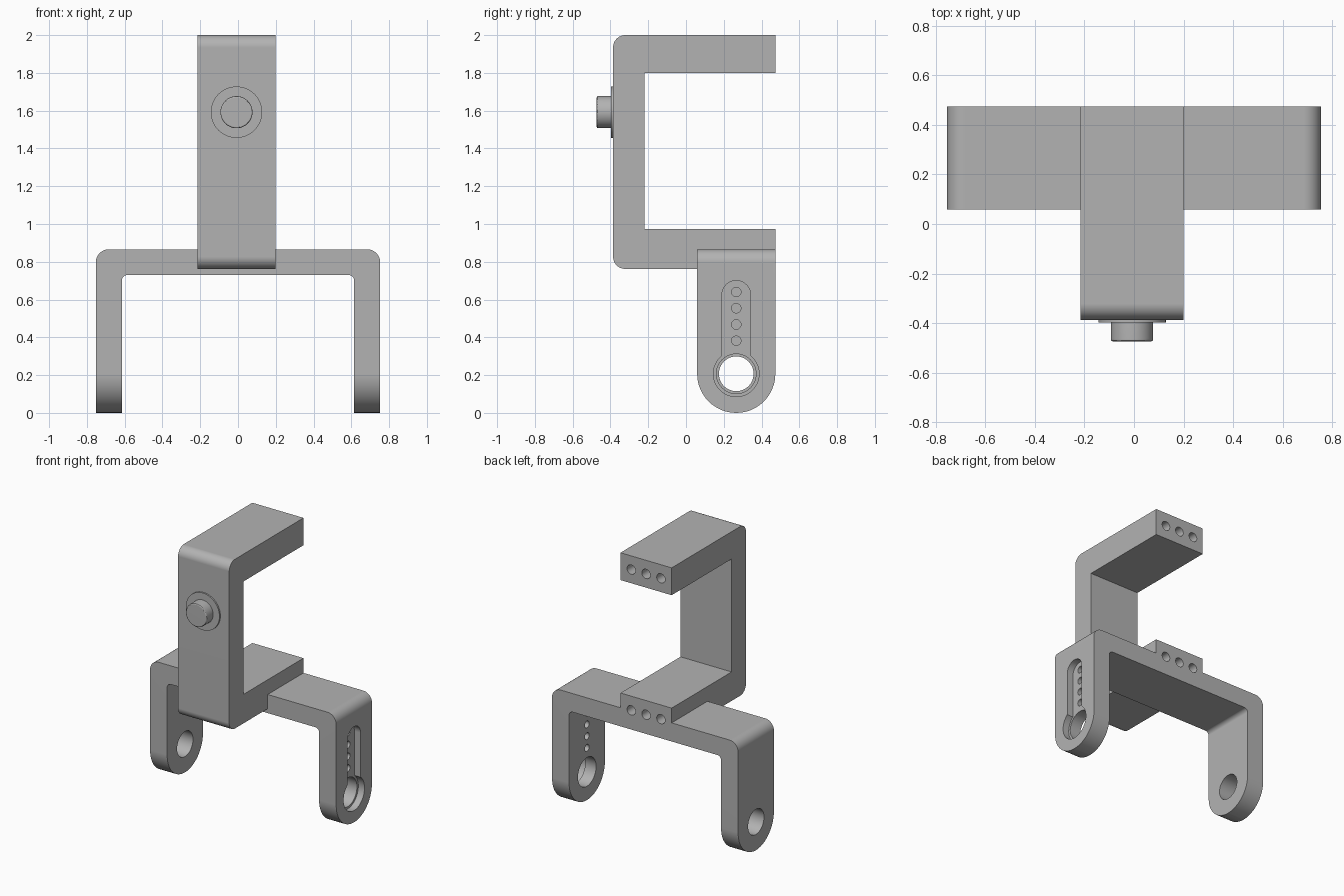
import bpy, bmesh, math
from mathutils import Vector

default = bpy.data.objects.get("Cube")
if default:
    bpy.data.objects.remove(default, do_unlink=True)

GREY = (0.45, 0.45, 0.45, 1)
grey = bpy.data.materials.new("plain grey")
grey.use_nodes = True
grey.diffuse_color = GREY
grey.node_tree.nodes["Principled BSDF"].inputs["Base Color"].default_value = GREY


def rounded(corners, steps=12):
    """Outline from right-angled corners (a, b, radius)."""
    pts = []
    for i, (a, b, r) in enumerate(corners):
        p = Vector((a, b))
        if r == 0:
            pts.append(p)
            continue
        u = (Vector(corners[i - 1][:2]) - p).normalized()
        v = (Vector(corners[(i + 1) % len(corners)][:2]) - p).normalized()
        c = p + (u + v) * r
        for k in range(steps + 1):
            t = math.pi / 2 * k / steps
            pts.append(c - (v * math.cos(t) + u * math.sin(t)) * r)
    return [p for i, p in enumerate(pts) if (p - pts[i - 1]).length > 1e-5]


def prism(name, corners, axis, lo, hi):
    """Extrude an outline along X (outline in y, z) or Y (outline in x, z)."""
    bm = bmesh.new()
    verts = [bm.verts.new((lo, a, b) if axis == "X" else (a, lo, b))
             for a, b in rounded(corners)]
    face = bm.faces.new(verts)
    out = bmesh.ops.extrude_face_region(bm, geom=[face])
    moved = [g for g in out["geom"] if isinstance(g, bmesh.types.BMVert)]
    d = hi - lo
    bmesh.ops.translate(bm, verts=moved, vec=(d, 0, 0) if axis == "X" else (0, d, 0))
    bmesh.ops.recalc_face_normals(bm, faces=bm.faces)
    mesh = bpy.data.meshes.new(name)
    bm.to_mesh(mesh)
    bm.free()
    mesh.materials.append(grey)
    ob = bpy.data.objects.new(name, mesh)
    bpy.context.collection.objects.link(ob)
    return ob


def box(a0, a1, b0, b1, bottom=0, top=0):
    return [(a0, b0, bottom), (a1, b0, bottom), (a1, b1, top), (a0, b1, top)]


def disc(a, b, r):
    return box(a - r, a + r, b - r, b + r, r, r)


def activate(ob):
    bpy.ops.object.select_all(action="DESELECT")
    ob.select_set(True)
    bpy.context.view_layer.objects.active = ob


def boolean(ob, tool, operation="DIFFERENCE"):
    mod = ob.modifiers.new("shape", "BOOLEAN")
    mod.operation, mod.solver, mod.object = operation, "EXACT", tool
    activate(ob)
    bpy.ops.object.modifier_apply(modifier=mod.name)
    bpy.data.objects.remove(tool, do_unlink=True)


def finish(ob):
    activate(ob)
    bpy.ops.object.shade_smooth_by_angle(angle=math.radians(30))
    mod = ob.modifiers.new("even shading", "WEIGHTED_NORMAL")
    mod.keep_sharp = True


BACK, HOOK_X, HALF = 0.473, -0.008, 0.207
LEG_Y, PIVOT_Z = 0.266, 0.207
OUT, INN = 0.753, 0.615

# U-shaped bracket with rounded leg ends
bracket = prism("leg_bracket", [
    (-OUT, 0, 0), (-INN, 0, 0), (-INN, 0.73, 0.03), (INN, 0.73, 0.03),
    (INN, 0, 0), (OUT, 0, 0), (OUT, 0.866, 0.07), (-OUT, 0.866, 0.07)],
    "Y", LEG_Y - HALF, BACK)
boolean(bracket, prism("leg_outline", box(
    LEG_Y - HALF, BACK, 0, 1, HALF - 0.0005), "X", -1, 1), "INTERSECT")

# Pivot holes, and the recessed slot on the left leg
boolean(bracket, prism("right_pivot", disc(LEG_Y, PIVOT_Z, 0.092), "X", -1, 0))
boolean(bracket, prism("left_pivot", disc(LEG_Y, PIVOT_Z, 0.105), "X", 0, 1))
recess = prism("slot", box(LEG_Y - 0.076, LEG_Y + 0.076, PIVOT_Z, 0.7, 0, 0.0755),
               "X", OUT - 0.05, 1)
boolean(recess, prism("counterbore", disc(LEG_Y, PIVOT_Z, 0.121),
                      "X", OUT - 0.05, 1), "UNION")
boolean(bracket, recess)
for i in range(4):
    boolean(bracket, prism("pin_hole", disc(LEG_Y, 0.382 + 0.086 * i, 0.025), "X", 0.3, 1))

# C-shaped hook rising from the bracket
hook = prism("hook", [
    (-0.386, 0.762, 0.065), (BACK, 0.762, 0), (BACK, 0.974, 0), (-0.22, 0.974, 0),
    (-0.22, 1.8, 0), (BACK, 1.8, 0), (BACK, 2, 0), (-0.386, 2, 0.065)],
    "X", HOOK_X - HALF, HOOK_X + HALF)
boolean(hook, bracket, "UNION")
hook.name = "bracket_with_hook"

# Rows of blind holes in the arm ends
for z in (0.87, 1.9):
    for side in (-1, 0, 1):
        boolean(hook, prism("end_hole", disc(HOOK_X + side * 0.12, z, 0.034),
                            "Y", BACK - 0.2, 1))
finish(hook)

# Front knob on its washer
washer = prism("knob_washer", disc(HOOK_X, 1.592, 0.136), "Y", -0.397, -0.38)
finish(washer)
knob = prism("knob", disc(HOOK_X, 1.592, 0.085), "Y", -BACK, -0.38)
bevel = knob.modifiers.new("soft rim", "BEVEL")
bevel.width, bevel.segments = 0.008, 3
bevel.limit_method, bevel.angle_limit = "ANGLE", math.radians(40)
activate(knob)
bpy.ops.object.modifier_apply(modifier=bevel.name)
finish(knob)
